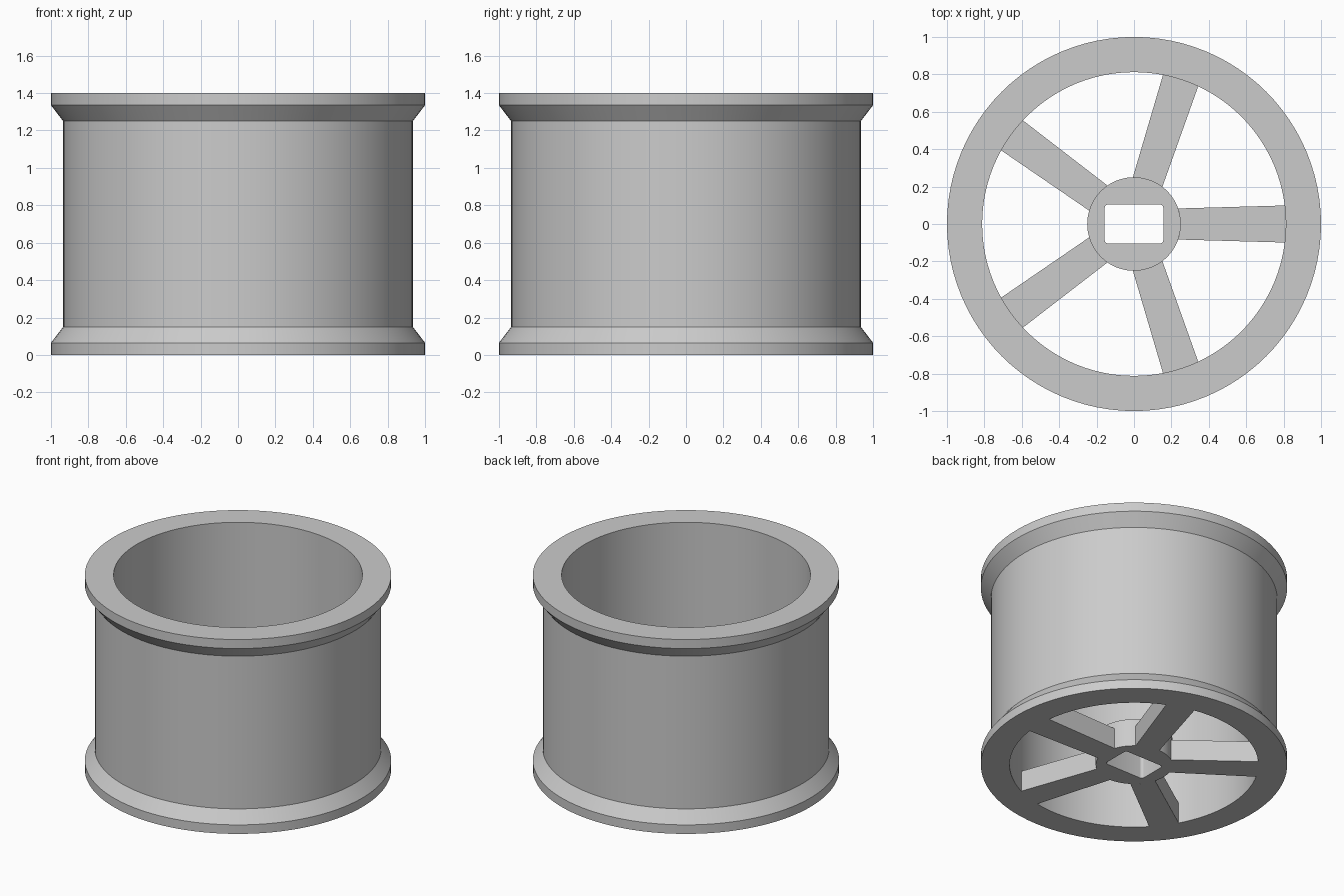
import bpy, bmesh
from math import pi, cos, sin, asin
from mathutils import Matrix

cube = bpy.data.objects.get("Cube")
if cube:
    bpy.data.objects.remove(cube)

SEGMENTS = 96
INNER_R, HUB_R = 0.812, 0.25
SPOKES, SPOKE_H, HUB_H = 5, 0.15, 0.2

grey = bpy.data.materials.new("plain grey")
grey.use_nodes = True
grey.diffuse_color = (0.6, 0.6, 0.6, 1)
grey.node_tree.nodes["Principled BSDF"].inputs["Base Color"].default_value = grey.diffuse_color


def finish(bm, name):
    bmesh.ops.remove_doubles(bm, verts=bm.verts, dist=1e-5)
    bmesh.ops.recalc_face_normals(bm, faces=bm.faces)
    mesh = bpy.data.meshes.new(name)
    bm.to_mesh(mesh)
    bm.free()
    mesh.materials.append(grey)
    obj = bpy.data.objects.new(name, mesh)
    bpy.context.collection.objects.link(obj)
    bpy.ops.object.select_all(action='DESELECT')
    obj.select_set(True)
    bpy.context.view_layer.objects.active = obj
    bpy.ops.object.shade_smooth_by_angle(angle=pi / 6)
    return obj


def arc(radius, start, end, steps, cx=0, cy=0):
    angles = [start + (end - start) * i / steps for i in range(steps + 1)]
    return [(cx + radius * cos(a), cy + radius * sin(a)) for a in angles]


def extrude_outlines(name, outlines, height):
    """Prism from an outer outline plus any hole outlines."""
    bm = bmesh.new()
    edges = []
    for outline in outlines:
        vs = [bm.verts.new((x, y, 0)) for x, y in outline]
        edges += [bm.edges.new((v, vs[i - 1])) for i, v in enumerate(vs)]
    bmesh.ops.triangle_fill(bm, use_beauty=True, edges=edges, normal=(0, 0, 1))
    top = bmesh.ops.extrude_face_region(bm, geom=bm.faces[:], use_keep_orig=True)
    moved = [g for g in top["geom"] if isinstance(g, bmesh.types.BMVert)]
    bmesh.ops.translate(bm, verts=moved, vec=(0, 0, height))
    return finish(bm, name)


# Flanged barrel, turned from its wall section
section = [(INNER_R, 0), (1, 0), (1, 0.065), (0.935, 0.15),
           (0.935, 1.25), (1, 1.335), (1, 1.4), (INNER_R, 1.4)]
bm = bmesh.new()
ring = [bm.verts.new((r, 0, z)) for r, z in section]
edges = [bm.edges.new((v, ring[i - 1])) for i, v in enumerate(ring)]
bmesh.ops.spin(bm, geom=ring + edges, cent=(0, 0, 0), axis=(0, 0, 1),
               angle=2 * pi, steps=SEGMENTS, use_merge=True)
finish(bm, "barrel")

# Hub with a rounded rectangular shaft hole
hub_circle = arc(HUB_R, 0, 2 * pi, SEGMENTS)[:-1]
hole = []
for i, (sx, sy) in enumerate([(1, 1), (-1, 1), (-1, -1), (1, -1)]):
    hole += arc(0.02, i * pi / 2, (i + 1) * pi / 2, 4, sx * 0.137, sy * 0.085)
extrude_outlines("hub", [hub_circle, hole], HUB_H)

# Slightly flared spokes, curved at the ends to meet hub and barrel
a_in, a_out = asin(0.083 / HUB_R), asin(0.099 / INNER_R)
outline = arc(INNER_R, -a_out, a_out, 6) + arc(HUB_R, a_in, -a_in, 8)
for i in range(SPOKES):
    spoke = extrude_outlines(f"spoke_{i + 1}", [outline], SPOKE_H)
    spoke.data.transform(Matrix.Rotation(2 * pi * i / SPOKES, 4, 'Z'))
